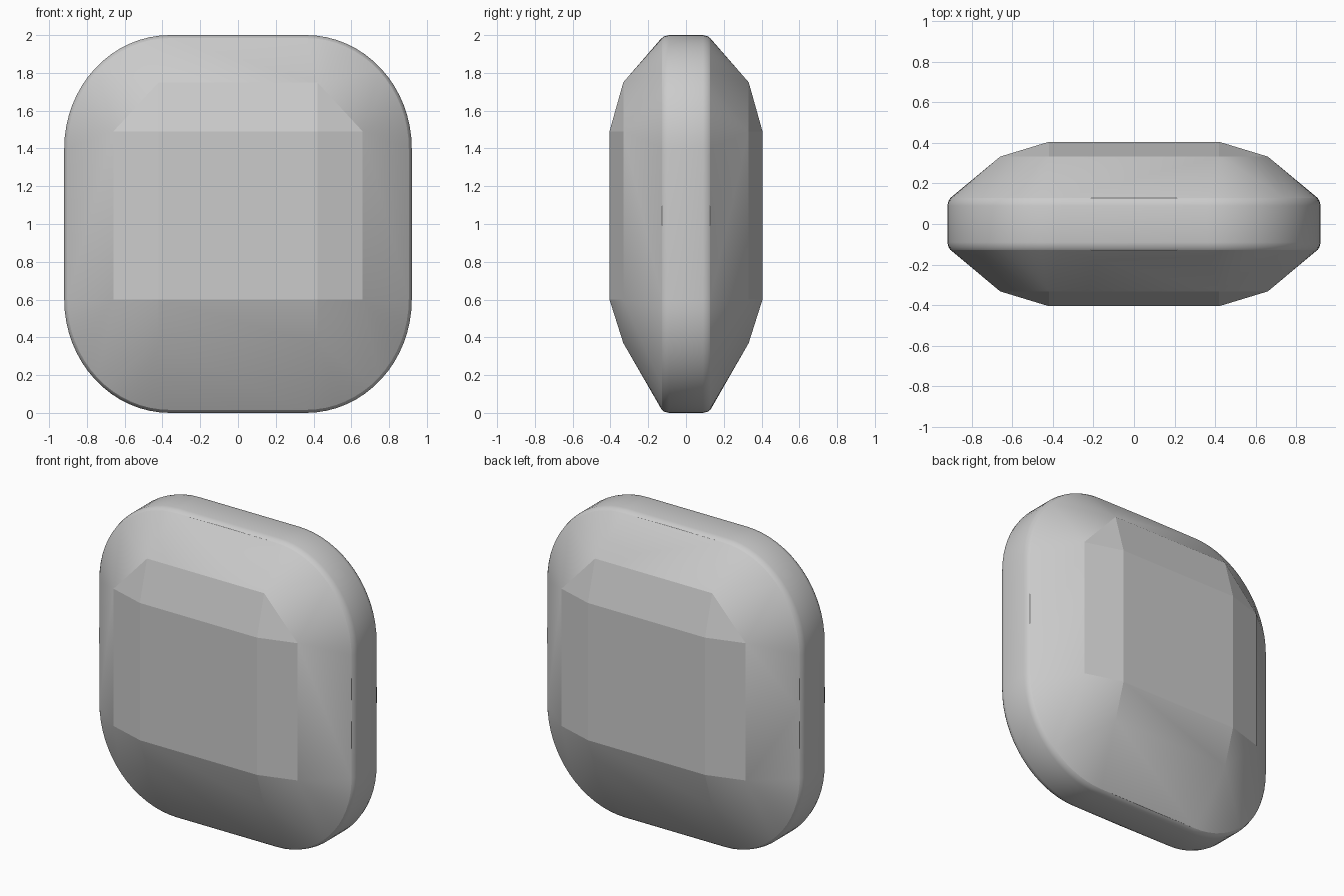
import bpy, bmesh, math

if "Cube" in bpy.data.objects:
    bpy.data.objects.remove(bpy.data.objects["Cube"])


def outline(inset, seg=16):
    """Rounded rectangle with elliptical corners, as (x, z) points."""
    cx, rx, rz = 0.36, 0.56 - inset, 0.60 - inset
    pts = []
    corners = ((cx, 1.4), (-cx, 1.4), (-cx, 0.6), (cx, 0.6))
    for q, (x, z) in enumerate(corners):
        for i in range(seg + 1):
            a = math.pi / 2 * (q + i / seg)
            pts.append((x + rx * math.cos(a), z + rz * math.sin(a)))
    return pts


def finish(name, bm, angle):
    bmesh.ops.recalc_face_normals(bm, faces=bm.faces[:])
    me = bpy.data.meshes.new(name)
    bm.to_mesh(me)
    bm.free()
    ob = bpy.data.objects.new(name, me)
    bpy.context.collection.objects.link(ob)
    bpy.ops.object.select_all(action='DESELECT')
    ob.select_set(True)
    bpy.context.view_layer.objects.active = ob
    bpy.ops.object.shade_smooth_by_angle(angle=math.radians(angle))
    return ob


# Girdle band: lofted rings with a small bevel on both rims
bm = bmesh.new()
rings = []
for y, inset in ((-0.128, 0.016), (-0.115, 0.006), (-0.09, 0.0),
                 (0.09, 0.0), (0.115, 0.006), (0.128, 0.016)):
    rings.append([bm.verts.new((x, y, z)) for x, z in outline(inset)])
for a, b in zip(rings, rings[1:]):
    n = len(a)
    for i in range(n):
        j = (i + 1) % n
        bm.faces.new((a[i], a[j], b[j], b[i]))
finish("girdle_band", bm, 35)

# Faceted stone: convex hull of table, shoulder and rim points, front and back
bm = bmesh.new()
rim = outline(0.016) + [(0, 0.014), (0, 1.986), (0.906, 1.05), (-0.906, 1.05)]
table = [(s * 0.42, z) for s in (-1, 1) for z in (0.6, 1.05, 1.49)]
table += [(0, 0.6), (0, 1.49)]
shoulder = [(s * x, z) for s in (-1, 1)
            for x, z in ((0.42, 0.37), (0.42, 1.75), (0.66, 0.6), (0.66, 1.49))]
for side in (-1, 1):
    for pts, depth in ((rim, 0.128), (shoulder, 0.332), (table, 0.405)):
        for x, z in pts:
            bm.verts.new((x, side * depth, z))
hull = bmesh.ops.convex_hull(bm, input=bm.verts[:])
loose = [v for v in bm.verts if not v.link_faces]
bmesh.ops.delete(bm, geom=loose, context='VERTS')
# Merge the coplanar hull triangles into clean facets
bmesh.ops.dissolve_limit(bm, angle_limit=math.radians(0.5),
                         verts=bm.verts[:], edges=bm.edges[:])
finish("faceted_stone", bm, 12.5)
